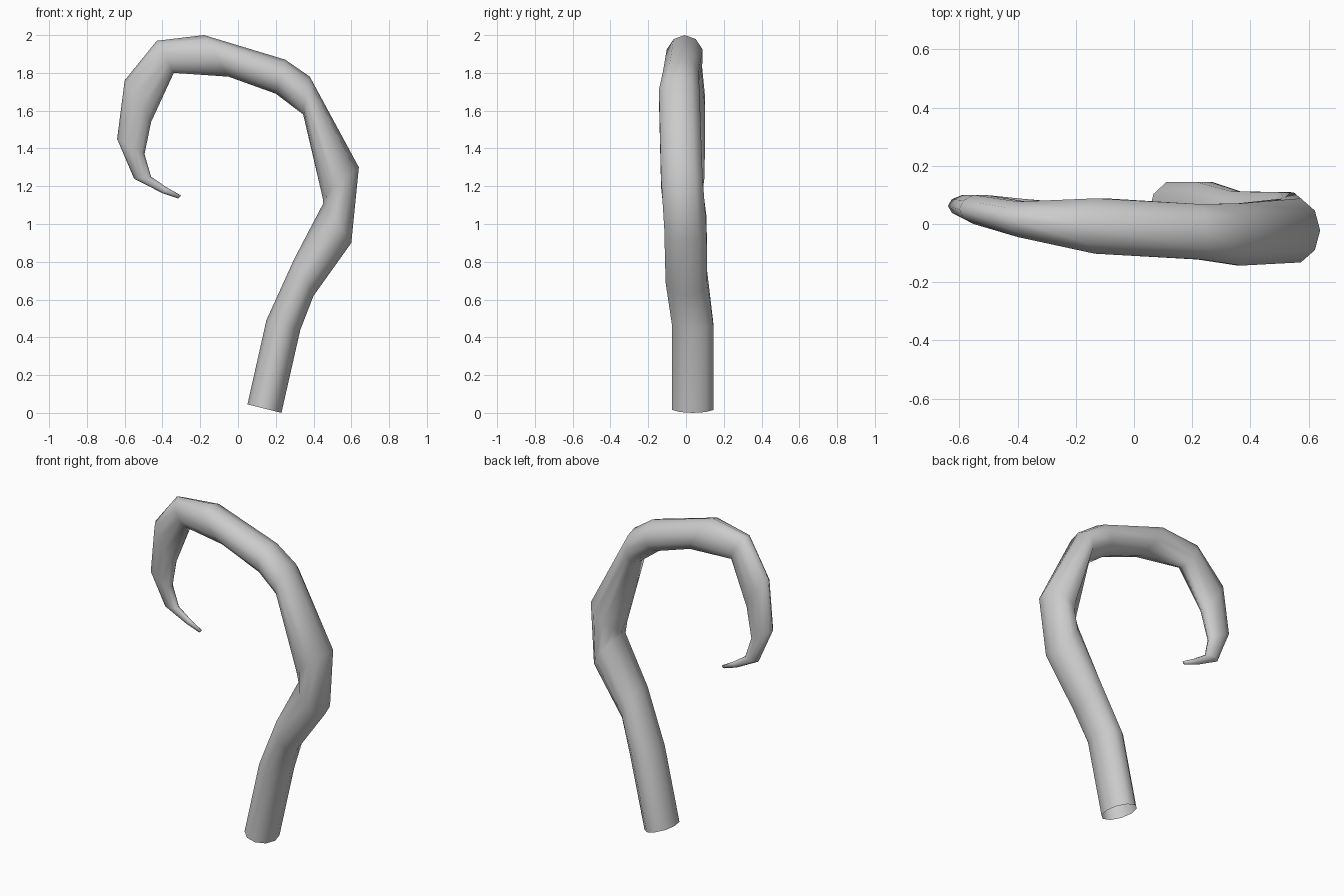
import bpy, bmesh, math
from mathutils import Vector

SIDES = 10

# Ring outline: inner x, inner z, outer x, outer z, y centre, y half-width
RINGS = [
    (0.05, 0.045, 0.23, 0.0, 0.036, 0.109),
    (0.15, 0.49, 0.33, 0.44, 0.036, 0.109),
    (0.30, 0.82, 0.40, 0.62, 0.002, 0.110),
    (0.452, 1.11, 0.60, 0.90, -0.003, 0.112),
    (0.448, 1.14, 0.64, 1.30, -0.022, 0.110),
    (0.345, 1.58, 0.38, 1.78, -0.036, 0.107),
    (0.20, 1.69, 0.25, 1.87, -0.027, 0.095),
    (-0.05, 1.78, -0.18, 2.00, -0.007, 0.095),
    (-0.34, 1.80, -0.43, 1.97, 0.016, 0.061),
    (-0.46, 1.54, -0.60, 1.76, 0.050, 0.050),
    (-0.495, 1.37, -0.64, 1.45, 0.062, 0.038),
    (-0.46, 1.25, -0.55, 1.24, 0.074, 0.024),
    (-0.38, 1.195, -0.40, 1.163, 0.074, 0.013),
    (-0.30, 1.15, -0.315, 1.135, 0.072, 0.008),
]

# Hooked, tapering tube, open at the base
bm = bmesh.new()
loops = []
for ix, iz, ox, oz, cy, hy in RINGS:
    centre = Vector(((ix + ox) / 2, cy, (iz + oz) / 2))
    radial = Vector(((ox - ix) / 2, 0, (oz - iz) / 2))
    side = Vector((0, hy / math.sin(math.radians(72)), 0))
    angles = [2 * math.pi * k / SIDES for k in range(SIDES)]
    loops.append([bm.verts.new(centre + radial * math.cos(a) + side * math.sin(a))
                  for a in angles])

for lower, upper in zip(loops, loops[1:]):
    for k in range(SIDES):
        n = (k + 1) % SIDES
        bm.faces.new((lower[k], lower[n], upper[n], upper[k]))

# Closed tip
bm.faces.new(loops[-1])
for face in bm.faces:
    face.smooth = True

mesh = bpy.data.meshes.new("curled_hook")
bm.to_mesh(mesh)
bm.free()
hook = bpy.data.objects.new("curled_hook", mesh)
bpy.context.collection.objects.link(hook)
